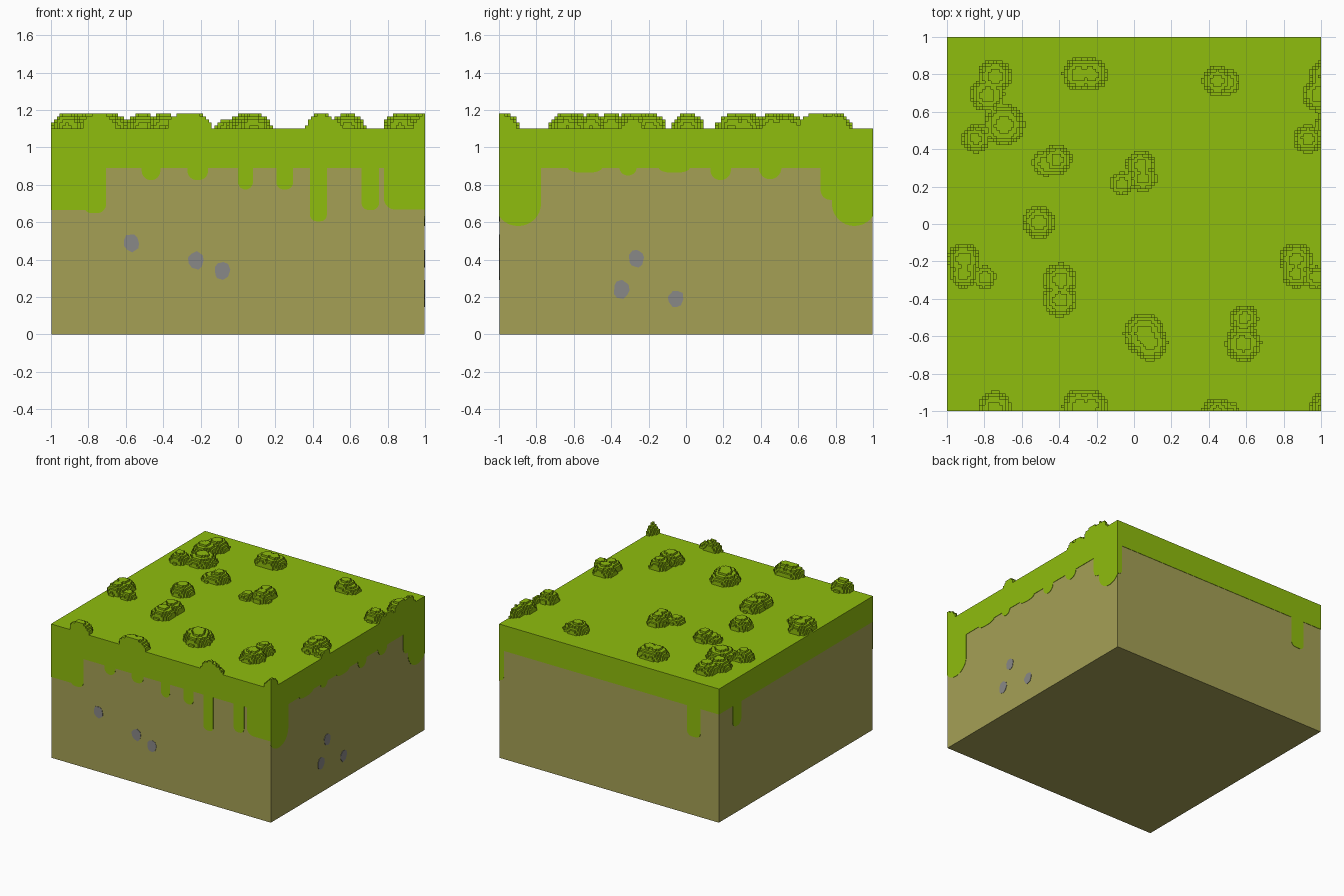
import bpy
import bmesh
import math
import random

random.seed(4)
cube = bpy.data.objects.get("Cube")
if cube:
    bpy.data.objects.remove(cube, do_unlink=True)

SKIN = 0.003        # thickness of the drips and pebbles on the sides
GRASS_LOW = 0.89
GRASS_TOP = 1.1
MOUND_HEIGHT = 0.08
LAYERS = 5
CELLS = 128
CELL = 2 / CELLS
REPEAT = 1.775      # the mounds repeat at this distance


def make_material(name, color):
    mat = bpy.data.materials.new(name)
    mat.use_nodes = True
    mat.diffuse_color = (*color, 1)
    mat.node_tree.nodes["Principled BSDF"].inputs["Base Color"].default_value = (*color, 1)
    return mat


grass = make_material("grass_green", (0.275, 0.508, 0.004))
dirt = make_material("dirt_tan", (0.376, 0.352, 0.091))
stone = make_material("pebble_grey", (0.25, 0.246, 0.242))


def finish(bm, name, mat):
    bmesh.ops.remove_doubles(bm, verts=bm.verts, dist=0.0001)
    bmesh.ops.recalc_face_normals(bm, faces=bm.faces)
    mesh = bpy.data.meshes.new(name)
    bm.to_mesh(mesh)
    bm.free()
    mesh.materials.append(mat)
    obj = bpy.data.objects.new(name, mesh)
    bpy.context.collection.objects.link(obj)
    return obj


def block(name, half, low, high, mat):
    bm = bmesh.new()
    bmesh.ops.create_cube(bm, size=1)
    for v in bm.verts:
        v.co.x *= 2 * half
        v.co.y *= 2 * half
        v.co.z = high if v.co.z > 0 else low
    return finish(bm, name, mat)


# Positions on each side: u along the side, z up, d the distance from the middle
SIDES = {
    "front": lambda u, z, d: (u, -d, z),
    "back": lambda u, z, d: (u, d, z),
    "right": lambda u, z, d: (d, u, z),
    "left": lambda u, z, d: (-d, u, z),
}


def add_plate(bm, side, outline, inner, outer):
    """Closed thin plate with the given outline on one side of the block."""
    place = SIDES[side]
    back = [bm.verts.new(place(u, z, inner)) for u, z in outline]
    front = [bm.verts.new(place(u, z, outer)) for u, z in outline]
    bm.faces.new(back)
    bm.faces.new(front)
    for i in range(len(outline)):
        j = (i + 1) % len(outline)
        bm.faces.new((back[i], back[j], front[j], front[i]))


def drip_outline(left, right, bottom, radius):
    """Strip hanging from the grass with rounded lower corners."""
    radius = min(radius, (right - left) / 2)
    rise = min(radius, GRASS_LOW - bottom)
    points = [(right, GRASS_LOW + 0.01), (left, GRASS_LOW + 0.01)]
    steps = 8
    for center, start in ((left + radius, math.pi), (right - radius, 1.5 * math.pi)):
        for i in range(steps + 1):
            a = start + i * math.pi / 2 / steps
            points.append((center + radius * math.cos(a),
                           bottom + rise + rise * math.sin(a)))
    # Cut at the corners of the block, dropping repeated points
    result = []
    for u, z in points:
        p = (max(-1, min(1, u)), z)
        if not result or math.dist(p, result[-1]) > 0.0005:
            result.append(p)
    return result


# Dirt body and grass slab
block("dirt_body", 1 - SKIN, 0, GRASS_LOW + 0.01, dirt)
block("grass_slab", 1, GRASS_LOW, GRASS_TOP, grass)

# Drips: left end, right end, lowest height, corner radius
DRIPS = {
    "front": [(-1.05, -.71, .665, .06), (-.83, -.705, .648, .05),
              (-.515, -.415, .825, .05), (-.27, -.16, .825, .05),
              (0, .08, .775, .04), (.205, .295, .775, .04),
              (.385, .475, .605, .035), (.66, .755, .665, .04),
              (.78, 1.08, .668, .06)],
    "right": [(-1.02, -.775, .58, .12), (-.63, -.45, .865, .07),
              (-.355, -.265, .85, .045), (-.145, .02, .865, .07),
              (.13, .24, .825, .055), (.39, .51, .83, .06),
              (.72, .85, .72, .05), (.78, 1.02, .58, .12)],
    "back": [(-.83, -.71, .645, .04), (.955, 1.05, .64, .04)],
    "left": [(.71, .82, .71, .045)],
}
for side, strips in DRIPS.items():
    bm = bmesh.new()
    for strip in strips:
        add_plate(bm, side, drip_outline(*strip), 1 - SKIN, 1)
    finish(bm, side + "_grass_drips", grass)

# Pebbles set in the dirt
PEBBLES = {
    "front": [(-.57, .49), (-.225, .395), (-.085, .34)],
    "right": [(-.265, .405), (-.345, .24), (-.055, .19)],
}
for side, centers in PEBBLES.items():
    bm = bmesh.new()
    for u, z in centers:
        outline = []
        for i in range(9):
            a = i * math.tau / 9 + random.uniform(-.15, .15)
            r = random.uniform(.042, .05)
            outline.append((u + 0.95 * r * math.cos(a), z + 1.05 * r * math.sin(a)))
        add_plate(bm, side, outline, 1 - SKIN, 1)
    finish(bm, side + "_pebbles", stone)

# Stepped grass mounds: x, y, radius
MOUNDS = [
    (-.745, .79, .09), (-.785, .69, .09), (-.695, .53, .11), (-.845, .455, .075),
    (-.41, .345, .078), (-.47, .325, .07), (.035, .315, .078), (.045, .245, .075),
    (-.065, .215, .06), (-.51, .01, .088), (-.91, -.19, .088), (-.91, -.265, .075),
    (-.8, -.285, .06), (-.395, -.3, .09), (-.395, -.405, .09), (.055, -.59, .11),
    (.085, -.635, .095), (.59, -.505, .075), (.585, -.64, .095), (-.295, .8, .088),
    (-.23, .8, .088), (.445, .765, .08), (.495, .76, .07),
]
levels = {}
for mx, my, radius in MOUNDS:
    height = LAYERS if radius > 0.073 else LAYERS - 2
    for cx in (mx, mx + REPEAT):
        for cy in (my, my - REPEAT):
            first_i, last_i = (int((cx + s * radius + 1) / CELL) for s in (-1, 1))
            first_j, last_j = (int((cy + s * radius + 1) / CELL) for s in (-1, 1))
            for i in range(max(0, first_i), min(CELLS, last_i + 1)):
                for j in range(max(0, first_j), min(CELLS, last_j + 1)):
                    d = math.hypot((i + .5) * CELL - 1 - cx, (j + .5) * CELL - 1 - cy)
                    if d < radius:
                        dome = math.sqrt(1 - (d / radius) ** 2)
                        level = max(1, round(height * dome))
                        levels[i, j] = max(levels.get((i, j), 0), level)

bm = bmesh.new()


def quad(*points):
    bm.faces.new([bm.verts.new(p) for p in points])


for (i, j), level in levels.items():
    x0, y0 = i * CELL - 1, j * CELL - 1
    x1, y1 = x0 + CELL, y0 + CELL
    top = GRASS_TOP + level * MOUND_HEIGHT / LAYERS
    quad((x0, y0, top), (x1, y0, top), (x1, y1, top), (x0, y1, top))
    walls = {(0, -1): ((x0, y0), (x1, y0)), (1, 0): ((x1, y0), (x1, y1)),
             (0, 1): ((x1, y1), (x0, y1)), (-1, 0): ((x0, y1), (x0, y0))}
    for (di, dj), (a, b) in walls.items():
        # One wall piece per layer, down to the neighbouring cell
        for step in range(levels.get((i + di, j + dj), 0), level):
            low = GRASS_TOP + step * MOUND_HEIGHT / LAYERS
            high = low + MOUND_HEIGHT / LAYERS
            quad((*a, low), (*b, low), (*b, high), (*a, high))
finish(bm, "grass_mounds", grass)
